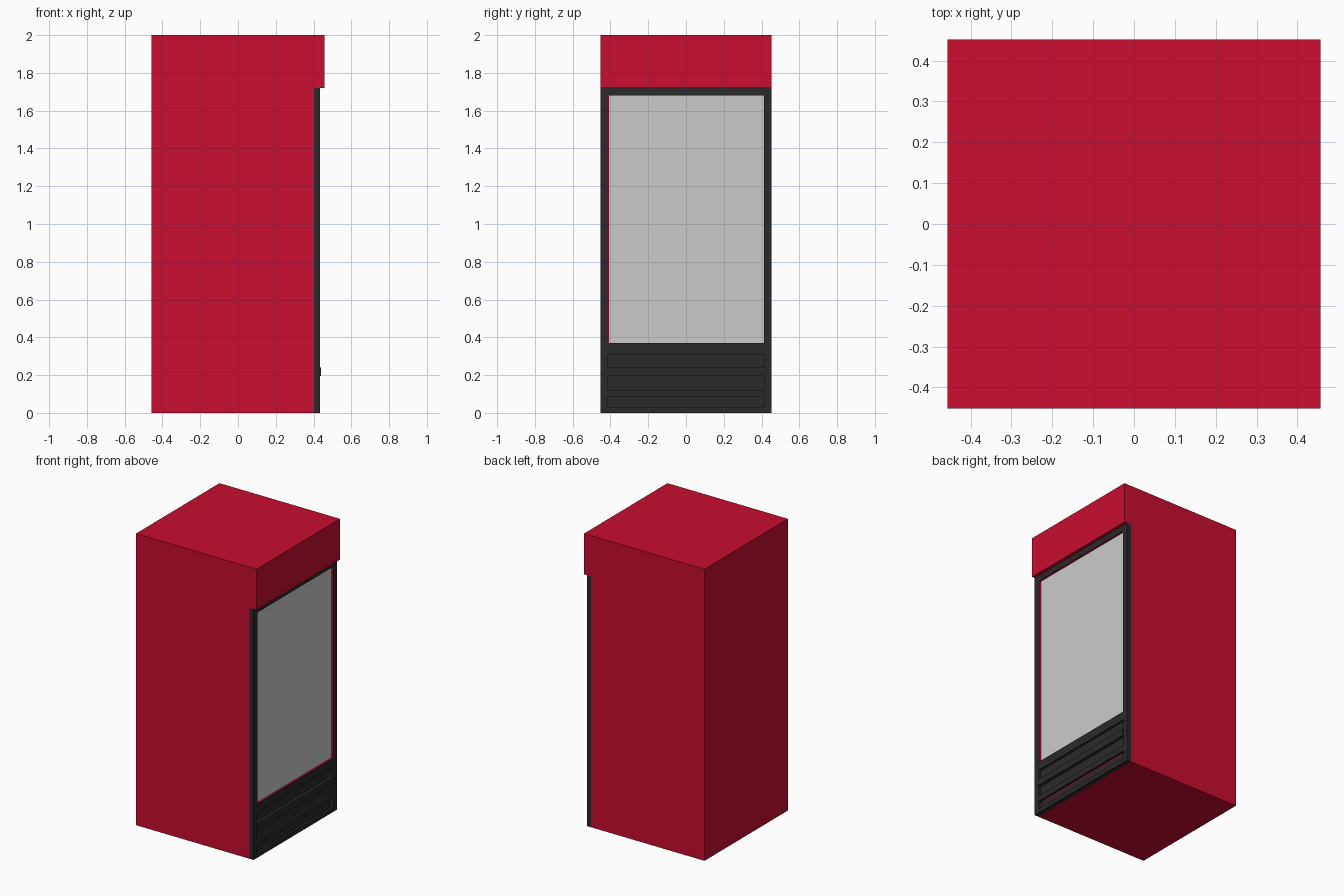
import bpy, bmesh

if "Cube" in bpy.data.objects:
    bpy.data.objects.remove(bpy.data.objects["Cube"])


def material(name, rgb):
    m = bpy.data.materials.new(name)
    m.diffuse_color = (*rgb, 1)
    m.use_nodes = True
    m.node_tree.nodes["Principled BSDF"].inputs["Base Color"].default_value = m.diffuse_color
    return m


RED = material("red_paint", (0.58, 0.004, 0.028))
DARK = material("dark_trim", (0.023, 0.023, 0.024))


def finish(name, bm, mat):
    bmesh.ops.recalc_face_normals(bm, faces=bm.faces)
    me = bpy.data.meshes.new(name)
    bm.to_mesh(me)
    bm.free()
    if mat:
        me.materials.append(mat)
    ob = bpy.data.objects.new(name, me)
    bpy.context.collection.objects.link(ob)
    return ob


def prism(name, profile, y0, y1, mat=None):
    """Extrude an (x, z) profile along y."""
    bm = bmesh.new()
    face = bm.faces.new([bm.verts.new((x, y0, z)) for x, z in profile])
    ext = bmesh.ops.extrude_face_region(bm, geom=[face])
    verts = [g for g in ext["geom"] if isinstance(g, bmesh.types.BMVert)]
    bmesh.ops.translate(bm, verts=verts, vec=(0, y1 - y0, 0))
    return finish(name, bm, mat)


def box(name, x0, x1, y0, y1, z0, z1, mat=None):
    return prism(name, [(x0, z0), (x1, z0), (x1, z1), (x0, z1)], y0, y1, mat)


def ring(name, x0, x1, outer, inner, mat):
    """Rectangular frame facing +x; outer and inner are (y0, y1, z0, z1)."""
    bm = bmesh.new()

    def loop(x, r):
        y0, y1, z0, z1 = r
        return [bm.verts.new((x, y, z)) for y, z in ((y0, z0), (y1, z0), (y1, z1), (y0, z1))]

    loops = [loop(x0, outer), loop(x1, outer), loop(x1, inner), loop(x0, inner)]
    for a, b in zip(loops, loops[1:] + loops[:1]):
        for i in range(4):
            j = (i + 1) % 4
            bm.faces.new((a[i], a[j], b[j], b[i]))
    return finish(name, bm, mat)


W = 0.452           # half width
BODY, DOOR = 0.403, 0.435

# Cabinet with overhanging header
prism("cabinet", [(-0.457, 0), (BODY, 0), (BODY, 1.72), (0.457, 1.72),
                  (0.457, 2), (-0.457, 2)], -W, W, RED)

# Door frame, red liner in its opening, and glass pane
opening = (-0.412, 0.414, 0.368, 1.682)
liner = (-0.408, 0.412, 0.370, 1.680)
ring("door_frame", BODY, DOOR, (-W, W, 0.34, 1.72), opening, DARK)
ring("door_liner", BODY, DOOR - 0.001, opening, liner, RED)
box("glass_pane", BODY, 0.422, *liner)

# Grille: side stiles, cross bars and recessed backing strips
for side, y0, y1 in (("left", -W, -0.415), ("right", 0.415, W)):
    box(f"grille_stile_{side}", BODY, DOOR, y0, y1, 0, 0.34, DARK)
for i, (z0, z1) in enumerate(((0, 0.03), (0.085, 0.122), (0.195, 0.24), (0.31, 0.34))):
    front = 0.440 if i == 2 else DOOR
    box(f"grille_bar_{i}", 0.418, front, -0.415, 0.415, z0, z1, DARK)
for i, (z0, z1) in enumerate(((0, 0.088), (0.10, 0.215), (0.22, 0.34))):
    box(f"grille_backing_{i}", BODY, 0.408 if i == 0 else 0.419, -0.415, 0.415, z0, z1, DARK)
